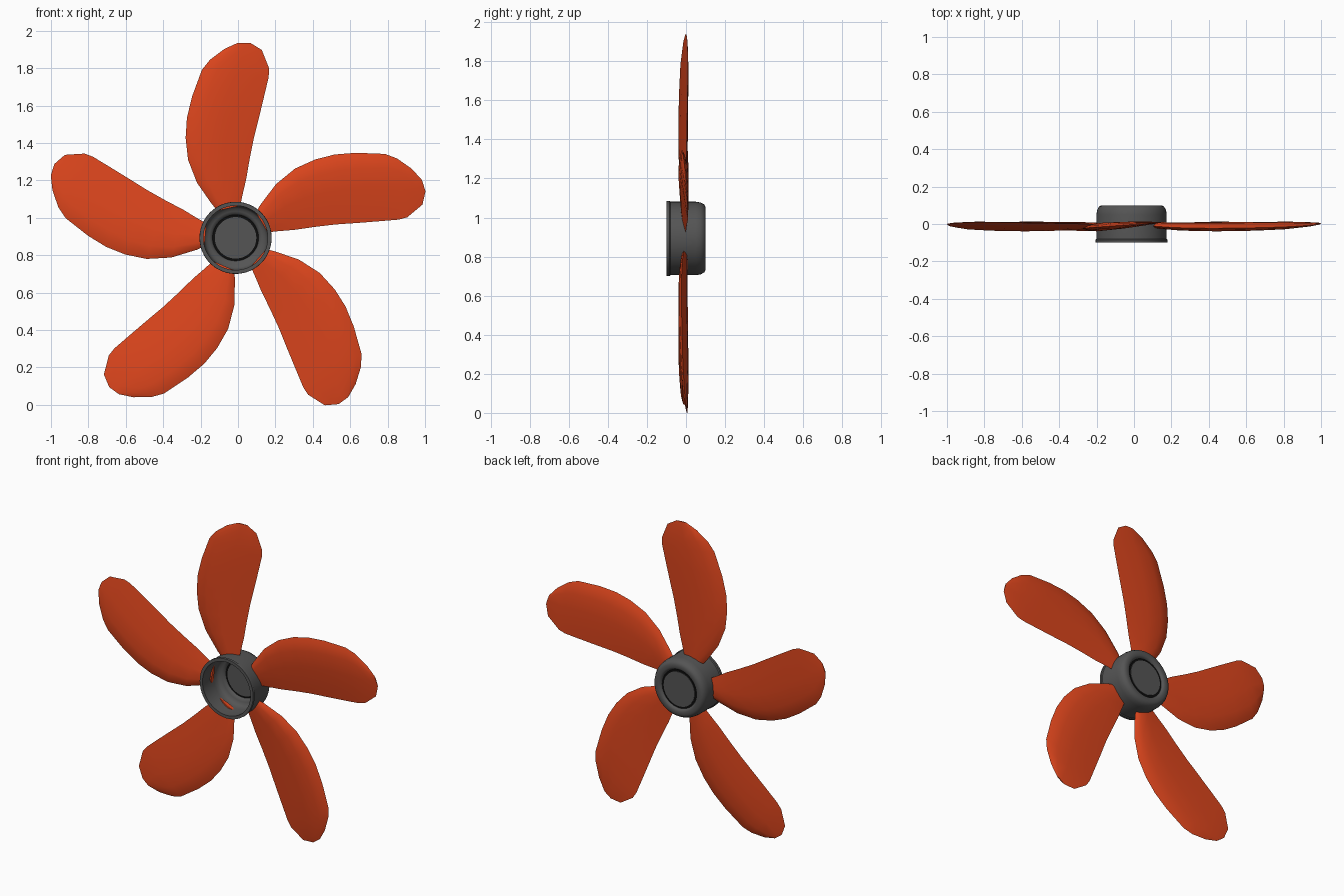
import bpy, math

if "Cube" in bpy.data.objects:
    bpy.data.objects.remove(bpy.data.objects["Cube"])

CX, CZ = -0.013, 0.893   # hub axis


def material(name, rgb):
    m = bpy.data.materials.new(name)
    m.diffuse_color = (*rgb, 1)
    m.use_nodes = True
    m.node_tree.nodes["Principled BSDF"].inputs["Base Color"].default_value = m.diffuse_color
    return m


def make(name, verts, faces, mat=None, angle=40):
    me = bpy.data.meshes.new(name)
    me.from_pydata(verts, [], faces)
    ob = bpy.data.objects.new(name, me)
    bpy.context.collection.objects.link(ob)
    if mat:
        me.materials.append(mat)
    bpy.ops.object.select_all(action='DESELECT')
    ob.select_set(True)
    bpy.context.view_layer.objects.active = ob
    bpy.ops.object.mode_set(mode='EDIT')
    bpy.ops.mesh.select_all(action='SELECT')
    bpy.ops.mesh.normals_make_consistent(inside=False)
    bpy.ops.object.mode_set(mode='OBJECT')
    bpy.ops.object.shade_smooth_by_angle(angle=math.radians(angle))
    return ob


def lathe(name, profile, mat=None, n=48):
    """Revolve a closed (radius, y) loop about the hub axis."""
    k = len(profile)
    verts = [(CX + r * math.cos(2 * math.pi * i / n), y,
              CZ + r * math.sin(2 * math.pi * i / n))
             for i in range(n) for r, y in profile]
    faces = [(i * k + j, i * k + (j + 1) % k,
              (i + 1) % n * k + (j + 1) % k, (i + 1) % n * k + j)
             for i in range(n) for j in range(k)]
    return make(name, verts, faces, mat)


red = material("blade_red", (0.72, 0.06, 0.012))
grey = material("hub_grey", (0.09, 0.09, 0.09))
black = material("seal_black", (0.004, 0.004, 0.004))

# Hollow hub shell: open at the front, rounded lip around the back hole
lathe("hub", [(.172, -.1), (.192, -.1), (.193, -.085), (.188, -.08), (.188, .05),
              (.184, .075), (.174, .093), (.16, .1), (.14, .1), (.13, .096),
              (.123, .085), (.123, .07), (.13, .06), (.142, .055), (.158, .05),
              (.168, .035), (.172, .01)], grey)

# Black ring and end plate closing the back hole
lathe("seal_ring", [(.108, .072), (.126, .072), (.126, .086), (.108, .086)], black)
bpy.ops.mesh.primitive_cylinder_add(vertices=48, radius=.111, depth=.02,
                                    location=(CX, .079, CZ), rotation=(math.pi / 2, 0, 0))
plate = bpy.context.object
plate.name = "end_plate"
plate.data.materials.append(grey)
bpy.ops.object.shade_smooth_by_angle(angle=math.radians(40))

# Blade stations: leading x, z, trailing x, z (from the hub axis), half thickness
STATIONS = [(-.095, .145, .025, .172, .014), (-.125, .178, .036, .225, .016),
            (-.206, .294, .056, .310, .019), (-.254, .417, .075, .420, .021),
            (-.267, .535, .097, .530, .022), (-.260, .642, .125, .642, .022),
            (-.233, .754, .152, .754, .021), (-.180, .898, .177, .860, .018),
            (-.137, .952, .179, .907, .014), (-.060, 1.010, .140, 1.005, .009),
            (.013, 1.043, .077, 1.043, .003)]
# Cross-section loop: chord fraction, signed share of the thickness
SECTION = [(0, 0), (.08, -.55), (.22, -1), (.5, -.85), (.8, -.4), (1, 0),
           (.8, .4), (.5, .85), (.22, 1), (.08, .55)]


def blade(index):
    a = -math.radians(72) * index
    c, s, k = math.cos(a), math.sin(a), len(SECTION)
    verts = []
    for lx, lz, tx, tz, t in STATIONS:
        for f, h in SECTION:
            x, z = lx + (tx - lx) * f, lz + (tz - lz) * f
            y = -.003 + x * .075 + h * t
            verts.append((CX + x * c - z * s, y, CZ + x * s + z * c))
    last = (len(STATIONS) - 1) * k
    faces = [(i * k + j, i * k + (j + 1) % k, (i + 1) * k + (j + 1) % k, (i + 1) * k + j)
             for i in range(len(STATIONS) - 1) for j in range(k)]
    faces += [tuple(range(k)), tuple(range(last, last + k))]
    make(f"blade_{index + 1}", verts, faces, red, 50)


# Five blades around the hub
for i in range(5):
    blade(i)
